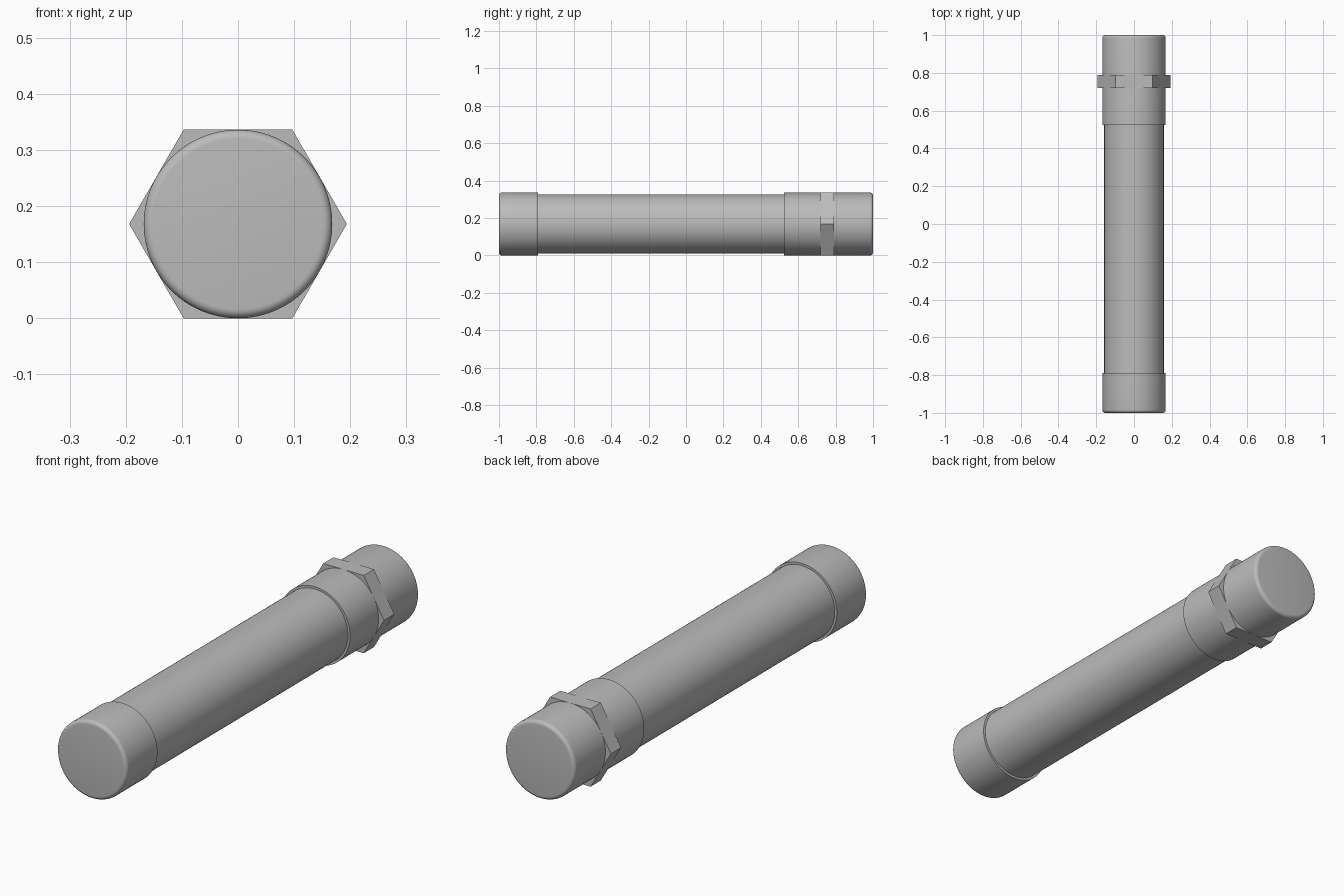
import bpy
import bmesh
from math import cos, sin, pi, radians
from mathutils import Matrix, Vector

cube = bpy.data.objects.get("Cube")
if cube:
    bpy.data.objects.remove(cube, do_unlink=True)

R = 0.168          # cap radius, also the height of the axis
TUBE_R = 0.158
FILLET = 0.016
SEGMENTS = 96

grey = bpy.data.materials.new("plain grey")
grey.use_nodes = True
colour = (0.5, 0.5, 0.5, 1)
grey.diffuse_color = colour
grey.node_tree.nodes["Principled BSDF"].inputs["Base Color"].default_value = colour


def finish(name, bm):
    """Turn a bmesh into a shaded, coloured object."""
    bmesh.ops.recalc_face_normals(bm, faces=bm.faces)
    mesh = bpy.data.meshes.new(name)
    bm.to_mesh(mesh)
    bm.free()
    mesh.materials.append(grey)
    obj = bpy.data.objects.new(name, mesh)
    bpy.context.collection.objects.link(obj)
    bpy.ops.object.select_all(action='DESELECT')
    obj.select_set(True)
    bpy.context.view_layer.objects.active = obj
    bpy.ops.object.shade_smooth_by_angle(angle=radians(30))
    return obj


def lathe(name, profile, sides=SEGMENTS):
    """Revolve (y, radius) points about the long axis, with flat ends."""
    bm = bmesh.new()
    rings = []
    for y, r in profile:
        rings.append([bm.verts.new((r * cos(2 * pi * i / sides), y,
                                    R + r * sin(2 * pi * i / sides)))
                      for i in range(sides)])
    for a, b in zip(rings, rings[1:]):
        for i in range(sides):
            j = (i + 1) % sides
            bm.faces.new((a[i], a[j], b[j], b[i]))
    bm.faces.new(rings[0])
    bm.faces.new(rings[-1])
    return finish(name, bm)


def cap_profile(inner, end):
    """Straight wall from the inner rim to a rounded outer edge."""
    s = 1 if end > inner else -1
    steps = 6
    arc = [(end - s * FILLET * (1 - sin(pi / 2 * k / steps)),
            R - FILLET * (1 - cos(pi / 2 * k / steps))) for k in range(steps + 1)]
    return [(inner, R)] + arc


# Long barrel and the two rounded end fittings
lathe("barrel", [(-0.85, TUBE_R), (0.6, TUBE_R)])
lathe("front_cap", cap_profile(-0.79, -1.0))
lathe("rear_fitting", cap_profile(0.525, 1.0))

# Hexagonal nut, its flats level with the fitting wall
lathe("hex_nut", [(0.72, R / cos(pi / 6)), (0.79, R / cos(pi / 6))], 6)
